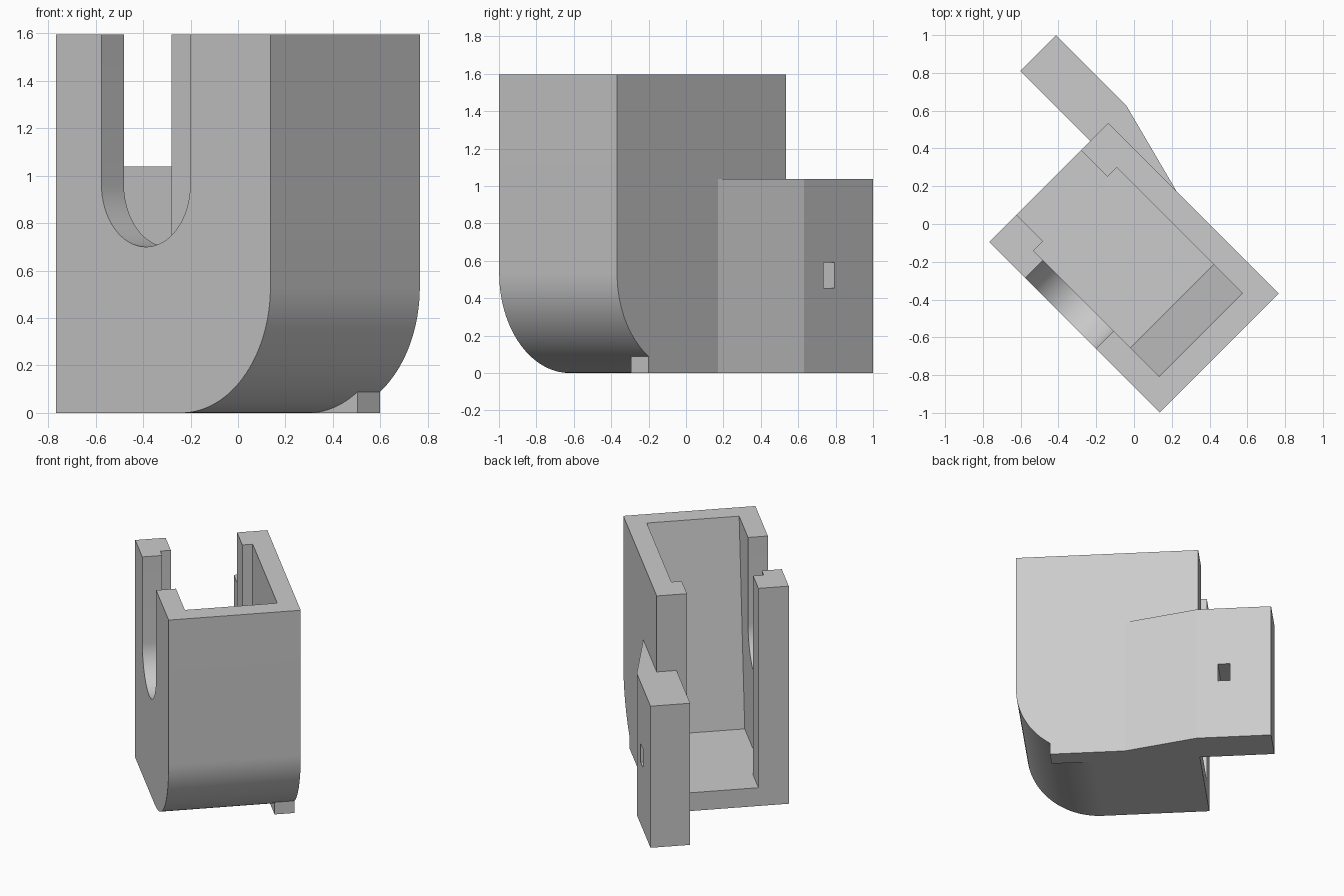
import bpy, bmesh
from math import cos, sin, pi, radians

cube = bpy.data.objects.get("Cube")
if cube:
    bpy.data.objects.remove(cube, do_unlink=True)

ORIGIN = (-0.767, -0.095, 0)   # corner of the housing the local axes start from
LENGTH, WIDTH, HEIGHT = 1.278, 0.891, 1.595
WALL = 0.134
INNER = WIDTH - WALL           # inner face of the rear side wall
ROUND = 0.532                  # radius of the lower rounded edge

grey = bpy.data.materials.new("plain_grey")
grey.diffuse_color = (0.6, 0.6, 0.6, 1)
grey.use_nodes = True
grey.node_tree.nodes["Principled BSDF"].inputs["Base Color"].default_value = (0.6, 0.6, 0.6, 1)


def prism(name, outline, low, high, upright=True):
    """Extrude an outline: side profile (x, z) along y, or plan (x, y) along z."""
    bm = bmesh.new()
    place = (lambda a, b: (a, low, b)) if upright else (lambda a, b: (a, b, low))
    face = bm.faces.new([bm.verts.new(place(a, b)) for a, b in outline])
    made = bmesh.ops.extrude_face_region(bm, geom=[face])["geom"]
    depth = high - low
    bmesh.ops.translate(bm, verts=[g for g in made if isinstance(g, bmesh.types.BMVert)],
                        vec=(0, depth, 0) if upright else (0, 0, depth))
    bmesh.ops.recalc_face_normals(bm, faces=bm.faces)
    mesh = bpy.data.meshes.new(name)
    bm.to_mesh(mesh)
    bm.free()
    mesh.materials.append(grey)
    obj = bpy.data.objects.new(name, mesh)
    bpy.context.collection.objects.link(obj)
    obj.location = ORIGIN
    obj.rotation_euler.z = radians(-45)
    return obj


def arc(cx, cz, r, start, end, steps=32):
    angles = [start + (end - start) * i / steps for i in range(steps + 1)]
    return [(cx + r * cos(a), cz + r * sin(a)) for a in angles]


def rect(a0, a1, b0, b1):
    return [(a0, b0), (a1, b0), (a1, b1), (a0, b1)]


def combine(target, other, operation):
    other.hide_render = True
    mod = target.modifiers.new(operation, "BOOLEAN")
    mod.operation, mod.solver, mod.object = operation, "EXACT", other
    bpy.context.view_layer.objects.active = target
    bpy.ops.object.modifier_apply(modifier=mod.name)
    bpy.data.objects.remove(other, do_unlink=True)


# Housing block with one rounded lower edge
housing = prism("housing", [(0, HEIGHT), (0, 0)]
                + arc(LENGTH - ROUND, ROUND, ROUND, -pi / 2, 0)
                + [(LENGTH, HEIGHT)], 0, WIDTH)

# Side arm running along the rear wall, with a tapered shoulder
arm = prism("side_arm", [(-0.523, INNER), (1.04, INNER), (1.04, WIDTH), (0.513, WIDTH),
                         (0, 1.025), (-0.523, 1.025)], 0, 1.038, upright=False)
combine(housing, arm, "UNION")

# Cavity with a sloping end wall
top = HEIGHT + 0.1
slope = (1.14 - 0.926) / (HEIGHT - WALL)
cavity = prism("cavity_cutter", [(0.2, WALL), (0.926, WALL), (1.14 + slope * 0.1, top),
                                 (0.2, top)], WALL, INNER)
# Narrower mouth between the two lips
mouth = prism("mouth_cutter", rect(-0.1, 0.3, WALL, top), 0.205, 0.687)
# Round-bottomed slot in the front wall
slot = prism("slot_cutter", arc(0.535, 0.965, 0.265, -pi, 0) + [(0.8, top), (0.27, top)],
             -0.1, WALL + 0.06)
# Small rectangular hole through the arm
hole = prism("hole_cutter", rect(-0.234, -0.149, 0.455, 0.59), 0.6, 1.2)
for cutter in (cavity, mouth, slot, hole):
    combine(housing, cutter, "DIFFERENCE")

bpy.ops.object.select_all(action="DESELECT")
housing.select_set(True)
bpy.context.view_layer.objects.active = housing
bpy.ops.object.shade_smooth_by_angle(angle=radians(12))
